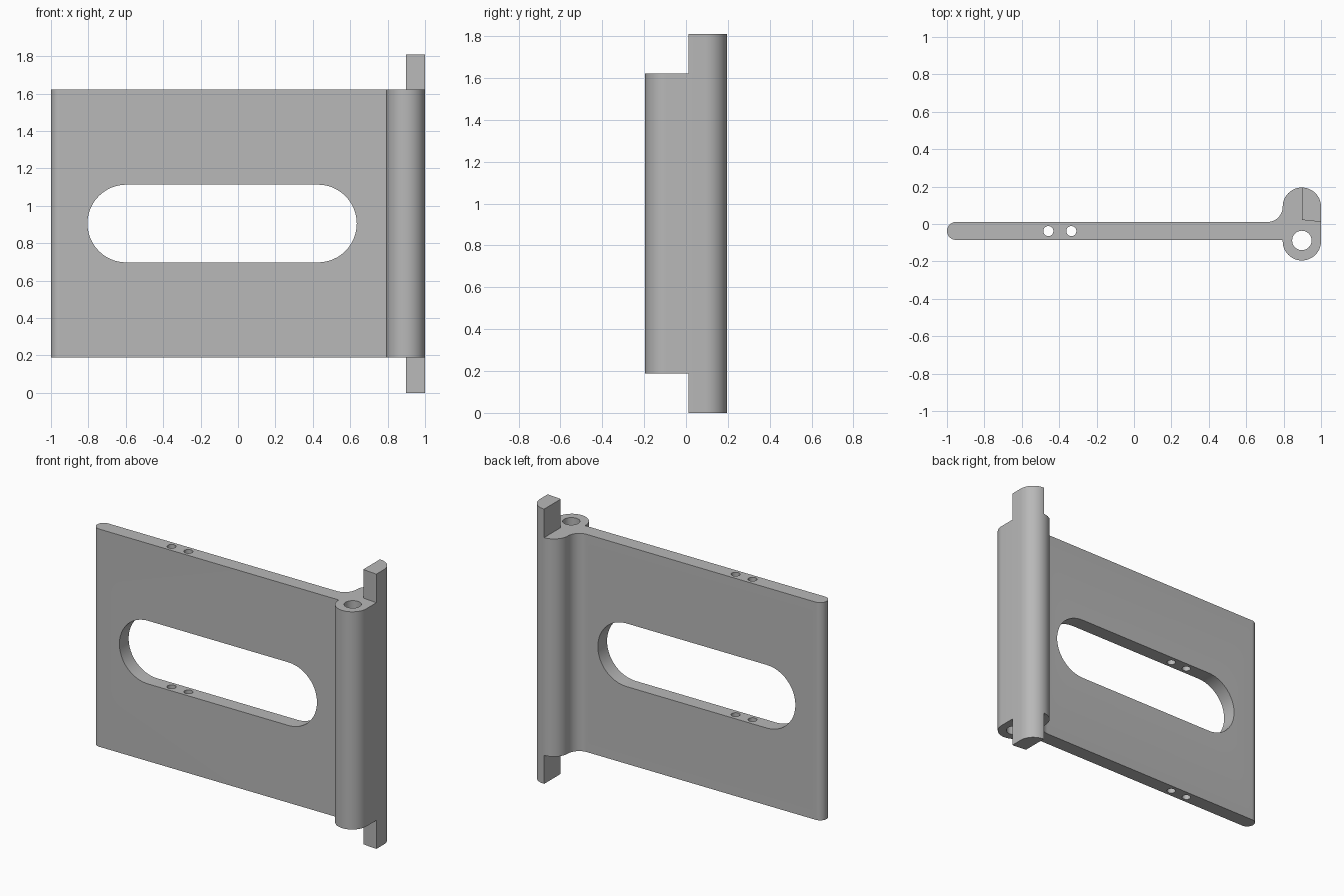
import bpy, bmesh
from math import cos, sin, radians

cube = bpy.data.objects.get("Cube")
if cube:
    bpy.data.objects.remove(cube)

grey = bpy.data.materials.new("plain grey")
grey.use_nodes = True
colour = (0.48, 0.48, 0.48, 1)
grey.diffuse_color = colour
grey.node_tree.nodes["Principled BSDF"].inputs["Base Color"].default_value = colour

HEIGHT, LOW, HIGH = 1.81, 0.188, 1.622     # full height, bottom and top of the leaf
MID = HEIGHT / 2
HEAD_X, HEAD_R = 0.8975, 0.1025            # knuckle column
BACK_Y, FRONT_Y = 0.0925, -0.0925
PLATE_BACK, PLATE_FRONT = 0.011, -0.085


def arc(cx, cy, r, start, end, steps=24):
    """Points along an arc, angles in degrees."""
    angles = [radians(start + (end - start) * i / steps) for i in range(steps + 1)]
    return [(cx + r * cos(a), cy + r * sin(a)) for a in angles]


def prism(name, outline, low, high, along_y=False):
    """Extrude a closed outline along z, or an x-z outline along y."""
    bm = bmesh.new()
    place = (lambda u, v: (u, low, v)) if along_y else (lambda u, v: (u, v, low))
    face = bm.faces.new([bm.verts.new(place(u, v)) for u, v in outline])
    new = bmesh.ops.extrude_face_region(bm, geom=[face])["geom"]
    shift = (0, high - low, 0) if along_y else (0, 0, high - low)
    bmesh.ops.translate(bm, vec=shift, verts=[g for g in new if isinstance(g, bmesh.types.BMVert)])
    bmesh.ops.recalc_face_normals(bm, faces=bm.faces)
    mesh = bpy.data.meshes.new(name)
    bm.to_mesh(mesh)
    bm.free()
    mesh.materials.append(grey)
    obj = bpy.data.objects.new(name, mesh)
    bpy.context.collection.objects.link(obj)
    return obj


def cut(obj, cutter):
    """Subtract the cutter and remove it."""
    cutter.hide_render = True
    mod = obj.modifiers.new("cut", "BOOLEAN")
    mod.operation, mod.solver, mod.object = "DIFFERENCE", "EXACT", cutter
    graph = bpy.context.evaluated_depsgraph_get()
    mesh = bpy.data.meshes.new_from_object(obj.evaluated_get(graph))
    obj.modifiers.clear()
    obj.data = mesh
    bpy.data.objects.remove(cutter)


# Leaf: rounded plate flowing through a fillet into the knuckle column
left = HEAD_X - HEAD_R
fillet = BACK_Y - PLATE_BACK
edge_r = (PLATE_BACK - PLATE_FRONT) / 2
edge_y = (PLATE_BACK + PLATE_FRONT) / 2
outline = (arc(-1 + edge_r, edge_y, edge_r, 90, 270)
           + [(left, PLATE_FRONT)]
           + arc(HEAD_X, FRONT_Y, HEAD_R, 180, 360)
           + arc(HEAD_X, BACK_Y, HEAD_R, 0, 180)
           + arc(left - fillet, BACK_Y, fillet, 0, -90, 12)[1:])
leaf = prism("hinge_leaf", outline, LOW, HIGH)

# Long round-ended window through the plate
slot_r = 0.208
slot = (arc(0.635 - slot_r, MID, slot_r, -90, 90)
        + arc(-0.805 + slot_r, MID, slot_r, 90, 270))
cut(leaf, prism("slot_cutter", slot, -0.3, 0.3, along_y=True))

# Pin bore and the two small vertical holes
for x, y, r in ((HEAD_X, -0.088, 0.052), (-0.458, -0.038, 0.027), (-0.335, -0.038, 0.027)):
    cut(leaf, prism("bore_cutter", arc(x, y, r, 0, 360, 32)[:-1], -0.1, HEIGHT + 0.1))

# Quarter-column tabs above and below the leaf
tab = [(HEAD_X, 0.022), (HEAD_X + 0.04, 0.017), (1, 0.012)] + arc(HEAD_X, BACK_Y, HEAD_R, 0, 90, 12)
parts = [leaf, prism("lower_tab", tab, 0, LOW), prism("upper_tab", tab, HIGH, HEIGHT)]

for obj in parts:
    bpy.ops.object.select_all(action="DESELECT")
    obj.select_set(True)
    bpy.context.view_layer.objects.active = obj
    bpy.ops.object.shade_smooth_by_angle(angle=radians(30))
